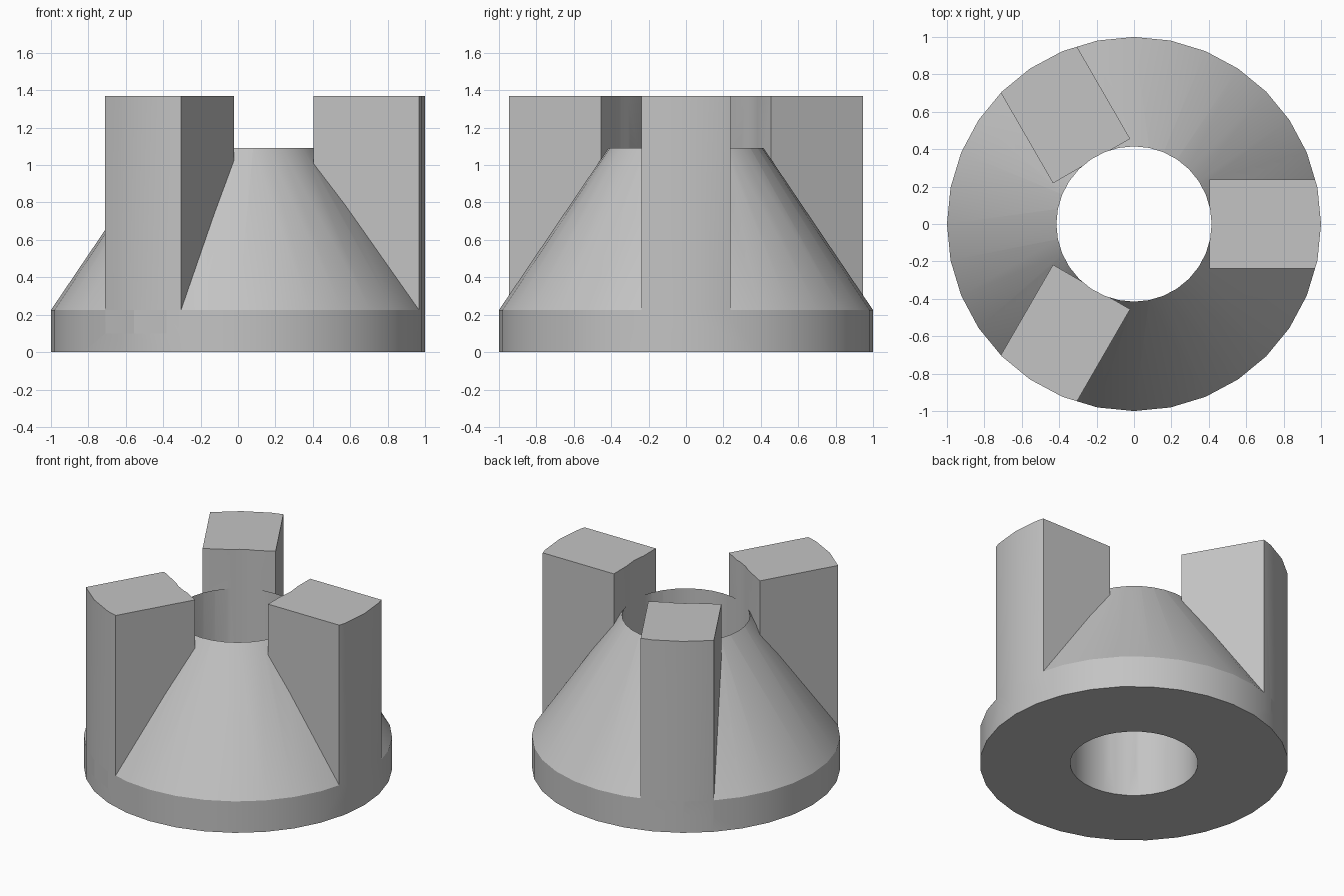
import bpy
from math import radians
from mathutils import Matrix, Vector

SIDES = 32
RIM_H, TOP_H = 0.225, 1.37
BORE_R = 0.415
SLOPE = 1.479        # cone rise per unit of radius
JAW_W = 0.476
JAW_INNER = 0.405

cube = bpy.data.objects.get("Cube")
if cube:
    bpy.data.objects.remove(cube, do_unlink=True)

grey = bpy.data.materials.new("plain grey")
grey.use_nodes = True
colour = (0.55, 0.55, 0.55, 1)
grey.diffuse_color = colour
grey.node_tree.nodes["Principled BSDF"].inputs["Base Color"].default_value = colour


def frustum(name, r1, r2, z0, z1):
    bpy.ops.mesh.primitive_cone_add(vertices=SIDES, radius1=r1, radius2=r2,
                                    depth=z1 - z0, location=(0, 0, (z0 + z1) / 2))
    ob = bpy.context.object
    ob.name = name
    bpy.ops.object.transform_apply(location=True, rotation=True, scale=True)
    ob.data.materials.clear()
    ob.data.materials.append(grey)
    return ob


def boolean(ob, tool, operation):
    mod = ob.modifiers.new(operation.lower(), 'BOOLEAN')
    mod.operation = operation
    mod.solver = 'EXACT'
    mod.object = tool
    bpy.ops.object.select_all(action='DESELECT')
    ob.select_set(True)
    bpy.context.view_layer.objects.active = ob
    bpy.ops.object.modifier_apply(modifier=mod.name)
    bpy.data.objects.remove(tool, do_unlink=True)


def jaw(angle, shift):
    """Upright block, trimmed to the rim outline on its outer end."""
    bpy.ops.mesh.primitive_cube_add(size=1)
    box = bpy.context.object
    length = 1.2 - JAW_INNER
    place = (Matrix.Rotation(radians(angle), 4, 'Z')
             @ Matrix.Translation((JAW_INNER + length / 2, shift, TOP_H / 2 + 0.05))
             @ Matrix.Diagonal(Vector((length, JAW_W, TOP_H - 0.1, 1))))
    box.data.transform(place)
    box.data.materials.append(grey)
    # trimming cylinder reaches past both ends of the box
    blank = frustum("jaw", 1, 1, -0.2, TOP_H + 0.2)
    boolean(blank, box, 'INTERSECT')
    # bring the top to full height
    top = max(v.co.z for v in blank.data.vertices)
    for v in blank.data.vertices:
        if v.co.z > top - 0.001:
            v.co.z = TOP_H
    return blank


# Rim and cone, solid until the bore is cut
body = frustum("jaw_coupling_hub", 1, 1, 0, RIM_H)
tip_r = BORE_R - 0.15
cone = frustum("cone", 1, tip_r, RIM_H, RIM_H + (1 - tip_r) * SLOPE)
boolean(body, cone, 'UNION')

# Three jaws, the two rear-set ones moved slightly sideways
for angle, shift in ((0, 0), (120, 0.028), (240, -0.028)):
    boolean(body, jaw(angle, shift), 'UNION')

# Central bore
boolean(body, frustum("bore", BORE_R, BORE_R, -0.5, 2), 'DIFFERENCE')

bpy.ops.object.select_all(action='DESELECT')
body.select_set(True)
bpy.context.view_layer.objects.active = body
bpy.ops.object.shade_smooth_by_angle(angle=radians(30))
